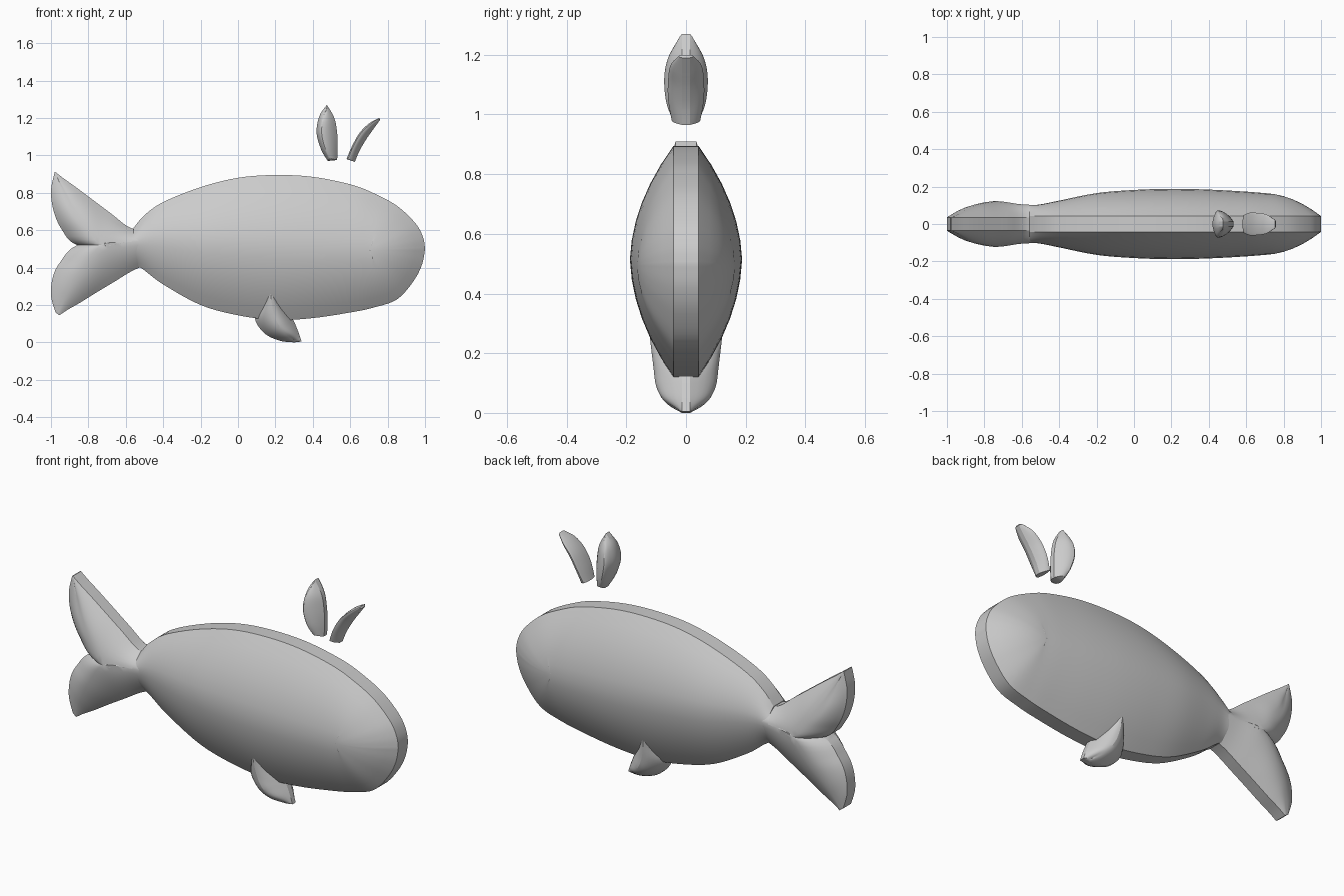
import bpy, bmesh, math
from mathutils import Vector

cube = bpy.data.objects.get("Cube")
if cube:
    bpy.data.objects.remove(cube, do_unlink=True)

grey = bpy.data.materials.new("plain grey")
grey.use_nodes = True
grey.diffuse_color = (0.6, 0.6, 0.6, 1)
grey.node_tree.nodes["Principled BSDF"].inputs["Base Color"].default_value = (0.6, 0.6, 0.6, 1)


def smooth_path(points, steps):
    """Catmull-Rom curve through the points."""
    pts = [Vector(p) for p in points]
    pts = [pts[0]] + pts + [pts[-1]]
    path = []
    for a, b, c, d in zip(pts, pts[1:], pts[2:], pts[3:]):
        for i in range(steps):
            t = i / steps
            path.append(b + (c - a) * t / 2 + (a * 2 - b * 5 + c * 4 - d) * t**2 / 2
                        + (b * 3 - a - c * 3 + d) * t**3 / 2)
    return path + [pts[-1]]


def puffed(name, edge_a, ridge, edge_b, rim, steps=5, rings=6):
    """Pillow swelling from a flat rim to a creased ridge on both sides.
    Edges are (x, z); the ridge is (x, z, half thickness)."""
    ridge = smooth_path(ridge, steps)
    outline = smooth_path(edge_a, steps) + smooth_path(edge_b, steps)[::-1]
    feet = ridge + ridge[::-1]
    bm = bmesh.new()
    loops = []
    for side in (-1, 1):
        for k in range(rings + 1):
            t = 1 - k / rings if side < 0 else k / rings
            swell = t * (1.9 - 0.9 * t)
            loop = []
            for p, f in zip(outline, feet):
                flat = p.lerp(f.xy, t)
                depth = rim + (f.z - rim) * swell
                loop.append(bm.verts.new((flat.x, side * depth, flat.y)))
            loops.append(loop)
    n = len(outline)
    for low, high in zip(loops, loops[1:]):
        for i in range(n):
            j = (i + 1) % n
            bm.faces.new((low[i], low[j], high[j], high[i]))
    bmesh.ops.remove_doubles(bm, verts=bm.verts[:], dist=0.0005)
    bmesh.ops.recalc_face_normals(bm, faces=bm.faces[:])
    mesh = bpy.data.meshes.new(name)
    bm.to_mesh(mesh)
    bm.free()
    mesh.materials.append(grey)
    obj = bpy.data.objects.new(name, mesh)
    bpy.context.collection.objects.link(obj)
    bpy.ops.object.select_all(action='DESELECT')
    obj.select_set(True)
    bpy.context.view_layer.objects.active = obj
    bpy.ops.object.shade_smooth_by_angle(angle=math.radians(22))
    return obj


# Body, with the ridge ending in a rounded head
puffed("body",
       [(-.56, .61), (-.5, .68), (-.4, .75), (-.2, .83), (0, .88), (.2, .895), (.4, .885),
        (.6, .845), (.72, .8), (.85, .73), (.95, .635), (.99, .56), (1, .5)],
       [(-.56, .53, .1), (-.5, .545, .105), (-.4, .548, .125), (-.2, .535, .165),
        (0, .525, .182), (.2, .515, .188), (.4, .505, .184), (.6, .498, .173)]
       + [(.7, .495, .165)] * 5,
       [(-.54, .41), (-.5, .385), (-.4, .31), (-.2, .2), (0, .145), (.2, .12), (.4, .13),
        (.6, .16), (.72, .185), (.85, .23), (.94, .33), (.985, .42), (1, .5)],
       rim=.042)

# Tail flukes, sharing a stem that runs into the body
stem = [(-.45, .545, .1), (-.6, .535, .105), (-.73, .52, .122)]
puffed("upper_fluke",
       [(-.45, .6), (-.57, .61), (-.68, .69), (-.78, .765), (-.86, .825), (-.93, .875), (-.975, .91)],
       stem + [(-.81, .61, .112), (-.88, .7, .09), (-.93, .8, .06), (-.965, .88, .04)],
       [(-.45, .43), (-.6, .45), (-.86, .52), (-.94, .6), (-.985, .7), (-1, .81), (-.98, .91)],
       rim=.035)
puffed("lower_fluke",
       [(-.45, .6), (-.6, .6), (-.86, .52), (-.95, .43), (-.99, .35), (-1, .25), (-.975, .16)],
       stem + [(-.83, .4, .105), (-.9, .3, .08), (-.94, .22, .055), (-.96, .17, .04)],
       [(-.45, .43), (-.56, .385), (-.66, .325), (-.76, .265), (-.84, .215), (-.91, .175), (-.955, .145)],
       rim=.035)

# Belly fin, swelling out of both flanks
puffed("fin",
       [(.14, .4), (.12, .22), (.09, .13), (.14, .05), (.22, .01), (.3, 0)],
       [(.17, .38, .138), (.175, .26, .122), (.19, .16, .11), (.22, .09, .1),
        (.26, .045, .075), (.3, .01, .025)],
       [(.2, .4), (.24, .22), (.29, .13), (.305, .1), (.325, .05), (.34, .005)],
       rim=.014)

# Two water spouts above the head
puffed("rear_spout",
       [(.48, .97), (.445, 1.03), (.42, 1.12), (.435, 1.21), (.475, 1.27)],
       [(.49, .985, .045), (.465, 1.04, .066), (.447, 1.12, .073), (.455, 1.19, .06), (.475, 1.25, .025)],
       [(.53, .975), (.533, 1.04), (.53, 1.12), (.515, 1.2), (.475, 1.27)],
       rim=.013)
puffed("front_spout",
       [(.58, .98), (.61, 1.05), (.65, 1.12), (.7, 1.17), (.755, 1.2)],
       [(.587, .98, .048), (.617, 1.05, .06), (.655, 1.115, .06), (.705, 1.165, .052), (.75, 1.195, .025)],
       [(.625, .965), (.65, 1.025), (.685, 1.085), (.72, 1.135), (.76, 1.19)],
       rim=.013)
